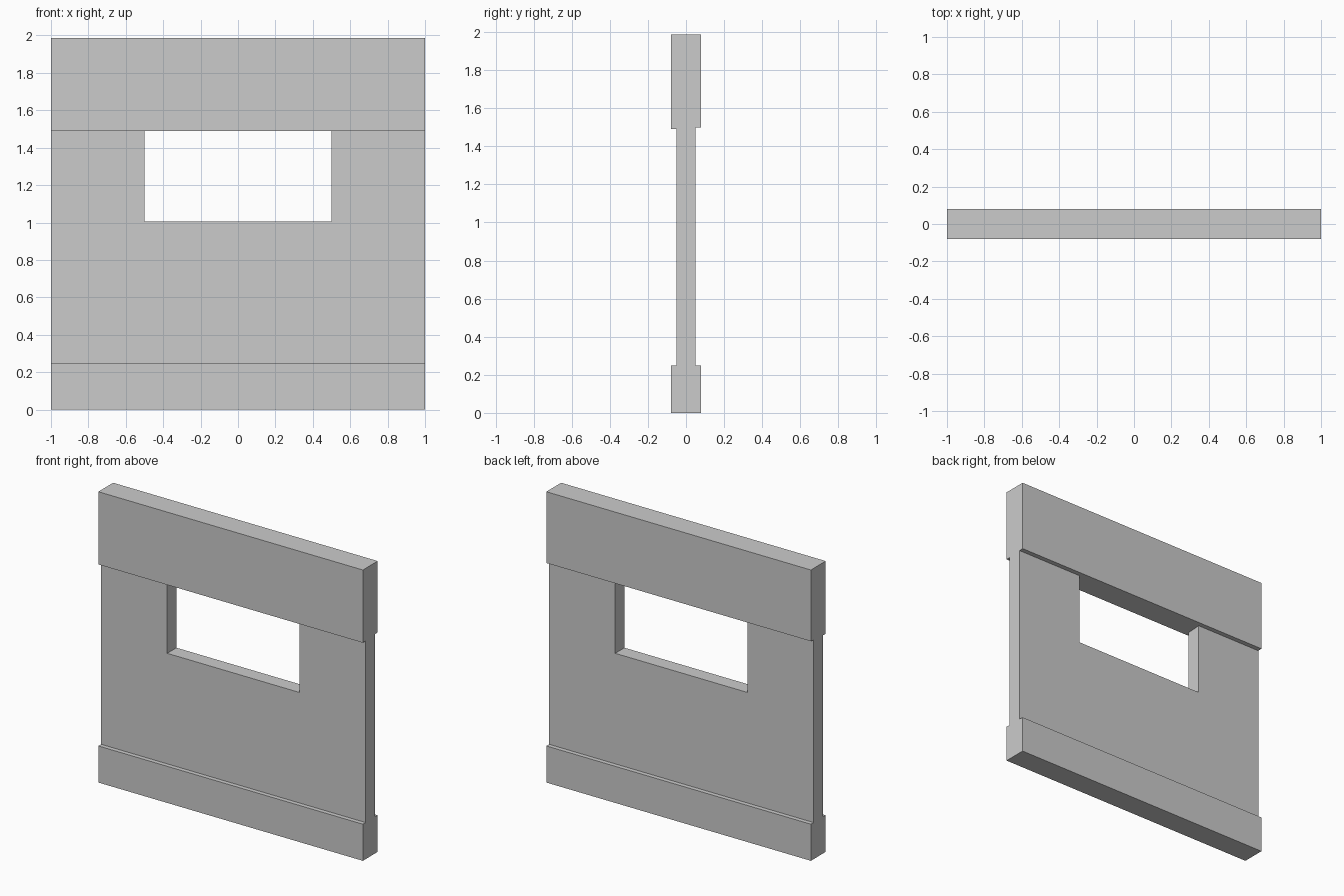
import bpy
import bmesh
from mathutils import Vector

if "Cube" in bpy.data.objects:
    bpy.data.objects.remove(bpy.data.objects["Cube"])


def extrude_profile(name, points, offset):
    """Close a planar outline and sweep it along offset."""
    bm = bmesh.new()
    face = bm.faces.new([bm.verts.new(p) for p in points])
    result = bmesh.ops.extrude_face_region(bm, geom=[face], use_keep_orig=True)
    moved = [v for v in result["geom"] if isinstance(v, bmesh.types.BMVert)]
    bmesh.ops.translate(bm, verts=moved, vec=Vector(offset))
    bmesh.ops.recalc_face_normals(bm, faces=bm.faces)
    mesh = bpy.data.meshes.new(name)
    bm.to_mesh(mesh)
    bm.free()
    obj = bpy.data.objects.new(name, mesh)
    bpy.context.collection.objects.link(obj)
    return obj


def beam(name, profile):
    """Full-width beam from a (y, z) cross-section."""
    return extrude_profile(name, [(-HALF_W, y, z) for y, z in profile], (2 * HALF_W, 0, 0))


HALF_W = 1.0
THICK = 0.08    # half depth of base and header
THIN = 0.05     # half depth of wall panel
BASE_TOP, SILL, TOP = 0.25, 1.005, 1.987
LINTEL_FRONT, LINTEL_BACK = 1.49, 1.50

# Base plinth
beam("base_plinth", [(-THICK, 0), (THICK, 0), (THICK, BASE_TOP), (-THICK, BASE_TOP)])

# Header band, its underside rising slightly towards the back
beam("header_band", [(-THICK, LINTEL_FRONT), (THICK, LINTEL_BACK), (THICK, TOP), (-THICK, TOP)])

# Thin wall panel, U-shaped around the window opening
panel_top = 1.498
outline = [(-HALF_W, BASE_TOP), (HALF_W, BASE_TOP), (HALF_W, panel_top), (0.5, panel_top),
           (0.5, SILL), (-0.5, SILL), (-0.5, panel_top), (-HALF_W, panel_top)]
extrude_profile("wall_panel", [(x, -THIN, z) for x, z in outline], (0, 2 * THIN, 0))
